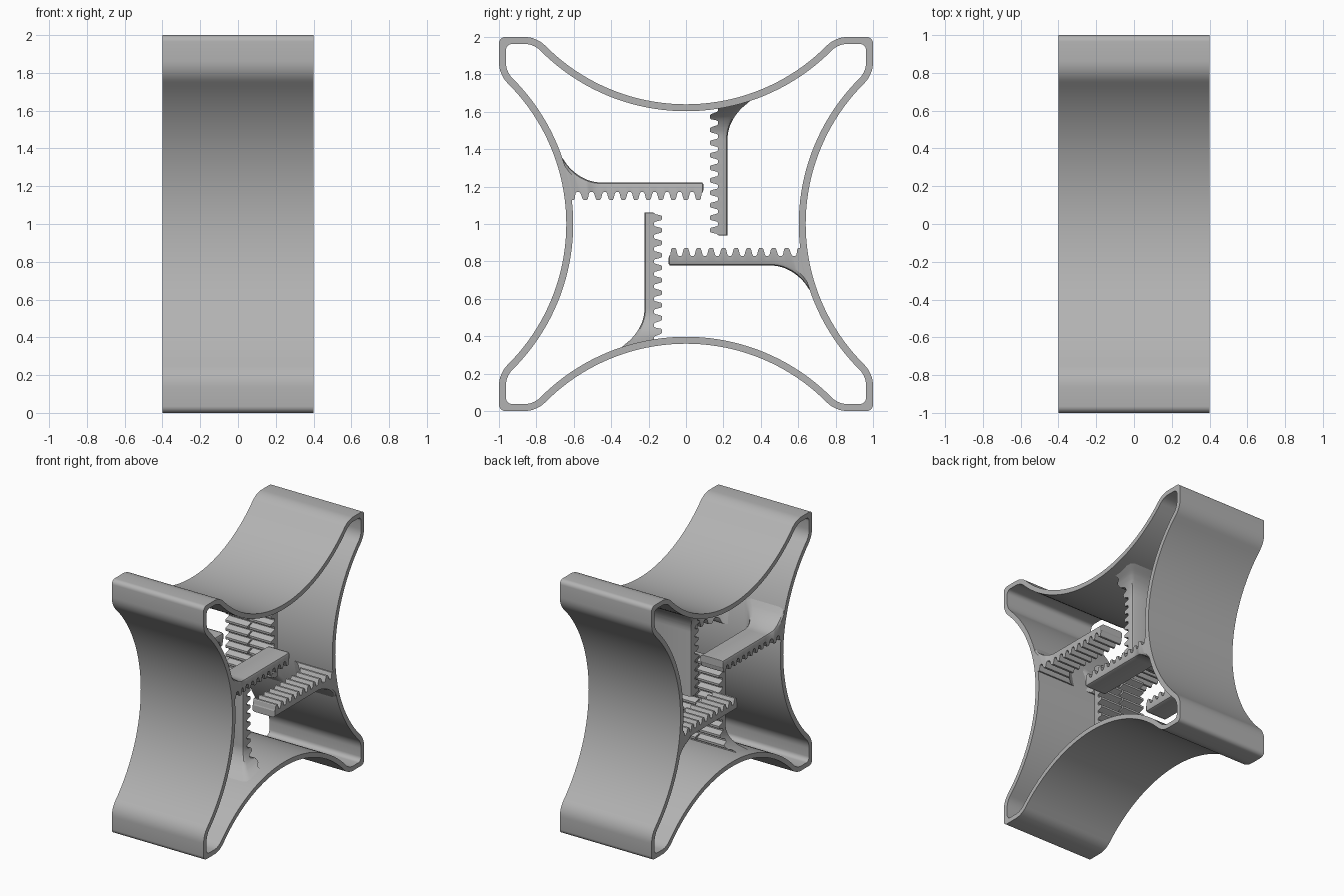
import bpy, bmesh
from math import sin, cos, pi, asin, sqrt

old = bpy.data.objects.get("Cube")
if old:
    bpy.data.objects.remove(old, do_unlink=True)

grey = bpy.data.materials.new("plain grey")
grey.use_nodes = True
colour = (0.45, 0.45, 0.45, 1)
grey.diffuse_color = colour
grey.node_tree.nodes["Principled BSDF"].inputs["Base Color"].default_value = colour

HALF = 0.4        # half depth of the shell along x
WALL = 0.037
WAIST = 0.64      # centre to outer wall at the middle of a side
ARC = 1.06        # radius of the hollow sides
LOBE = 0.16       # radius of the convex shoulders


def finish(name, bm):
    bmesh.ops.recalc_face_normals(bm, faces=bm.faces)
    mesh = bpy.data.meshes.new(name)
    bm.to_mesh(mesh)
    bm.free()
    obj = bpy.data.objects.new(name, mesh)
    bpy.context.collection.objects.link(obj)
    mesh.materials.append(grey)
    bpy.ops.object.select_all(action="DESELECT")
    obj.select_set(True)
    bpy.context.view_layer.objects.active = obj
    bpy.ops.object.shade_smooth_by_angle(angle=pi / 6)
    return obj


def skin(bm, rings, closed):
    """Join matching rings of vertices with quads."""
    n = len(rings[0])
    pairs = list(zip(rings, rings[1:]))
    if closed:
        pairs.append((rings[-1], rings[0]))
    for a, b in pairs:
        for i in range(n):
            j = (i + 1) % n
            bm.faces.new((a[i], a[j], b[j], b[i]))


def star_outline(inset, corner):
    """Four hollow sides joined by rounded corners, in the y-z plane."""
    h, a, R, r = 1 - inset, WAIST - inset, ARC + inset, LOBE - inset
    c = sqrt((R + r) ** 2 - (a + R - h + r) ** 2)
    th = asin(c / (R + r))
    side = []
    for i in range(7):
        t = pi / 2 * i / 6
        side.append((h - corner + corner * cos(t), h - corner + corner * sin(t)))
    lobe = [(c - r * sin(th * i / 8), h - r + r * cos(th * i / 8)) for i in range(8)]
    side += lobe
    for i in range(41):
        t = th * (1 - i / 20)
        side.append((R * sin(t), a + R - R * cos(t)))
    side += [(-y, z) for y, z in reversed(lobe)]
    pts = []
    for k in range(4):
        ck, sk = cos(k * pi / 2), sin(k * pi / 2)
        pts += [(y * ck - z * sk, y * sk + z * ck) for y, z in side]
    return pts


# Outer shell
bm = bmesh.new()
outer, inner = star_outline(0, 0.035), star_outline(WALL, 0.035)
rings = [[bm.verts.new((x, y, z + 1)) for y, z in loop]
         for loop, x in ((outer, -HALF), (outer, HALF), (inner, HALF), (inner, -HALF))]
skin(bm, rings, True)
finish("shell", bm)

# Toothed racks
PITCH, TIP, ROOT, BACK = 0.0667, 0.128, 0.172, 0.222
FLARE = 0.15
BASE = WAIST - WALL
TOOTH = ((-0.027, ROOT), (-0.021, 0.164), (-0.013, 0.134), (-0.008, TIP),
         (0.008, TIP), (0.013, 0.134), (0.021, 0.164), (0.027, ROOT))


def flare(u):
    u = min(max(u, 0), FLARE)
    return FLARE - sqrt(FLARE ** 2 - (FLARE - u) ** 2)


def rack(name, turn, x0, x1, end, first, groove):
    """Rack growing from the wall towards the middle; teeth on its inner face."""
    oy, oz = round(cos(turn)), round(sin(turn))
    vy, vz = oz, -oy
    stations = [(end, ROOT + 0.008, 0.01), (end + 0.008, ROOT, 0)]
    k = 0
    while first + k * PITCH < BASE + 0.03:
        stations += [(first + k * PITCH + d, v, 0) for d, v in TOOTH]
        k += 1
    stations = [s for s in stations if s[0] < BASE + 0.012]
    stations.append((BASE + 0.015, ROOT, 0))
    stations.sort()
    mid = (x0 + x1) / 2
    bm = bmesh.new()
    rings = []
    for s, front, shrink in stations:
        u = BASE - s
        f = flare(u) - shrink
        lo, hi = max(x0 - f, -HALF), min(x1 + f, HALF)
        back = BACK + f
        ch = 0.018 + 0.2 * max(f, 0)
        g = max(front, ROOT)
        sec = [(lo, front)]
        if groove:
            sec += [(mid - groove, front), (mid - groove, g + 0.001),
                    (mid + groove, g + 0.001), (mid + groove, front)]
        sec += [(hi, front), (hi, back - ch), (hi - 0.3 * ch, back - 0.3 * ch),
                (hi - ch, back), (lo + ch, back),
                (lo + 0.3 * ch, back - 0.3 * ch), (lo, back - ch)]
        ring = []
        for x, v in sec:
            # follow the bowed wall near the root of the rack
            bow = (ARC + WALL) - sqrt((ARC + WALL) ** 2 - v * v)
            out = s + bow * min(max(1 - u / FLARE, 0), 1)
            ring.append(bm.verts.new((x, out * oy + v * vy, 1 + out * oz + v * vz)))
        rings.append(ring)
    skin(bm, rings, False)
    bm.faces.new(rings[0])
    bm.faces.new(rings[-1])
    finish(name, bm)


for label, turn in (("upper", pi / 2), ("lower", -pi / 2)):
    rack(label + "_rack", turn, -0.2, 0.2, -0.062, -0.033, 0.006)
for label, turn in (("front", pi), ("back", 0)):
    rack(label + "_rack_left", turn, 0.19, 0.385, -0.093, -0.066, 0)
    rack(label + "_rack_right", turn, -0.385, -0.19, -0.093, -0.066, 0)
